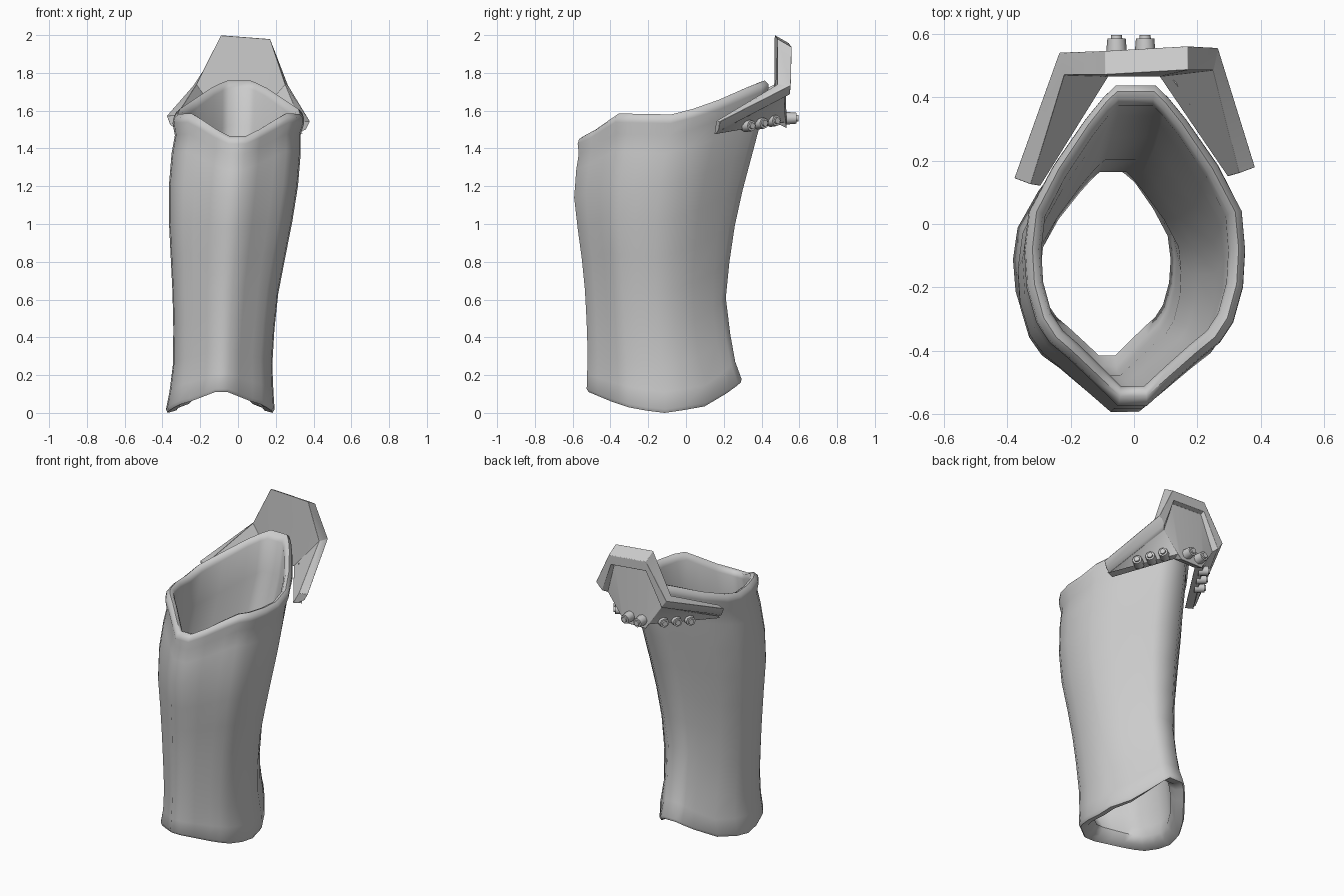
import bpy, bmesh, math
from mathutils import Vector, Matrix

cube = bpy.data.objects.get("Cube")
if cube:
    bpy.data.objects.remove(cube)

steel = bpy.data.materials.new("plain_grey")
steel.use_nodes = True
steel.diffuse_color = (0.6, 0.6, 0.6, 1)
steel.node_tree.nodes["Principled BSDF"].inputs["Base Color"].default_value = (0.6, 0.6, 0.6, 1)


def interp(table, x):
    """Piecewise linear lookup; returns the value columns of the table."""
    if x <= table[0][0]:
        return table[0][1:]
    for a, b in zip(table, table[1:]):
        if x <= b[0]:
            t = (x - a[0]) / (b[0] - a[0])
            return [p + (q - p) * t for p, q in zip(a[1:], b[1:])]
    return table[-1][1:]


def finish(name, bm, angle):
    bmesh.ops.remove_doubles(bm, verts=bm.verts, dist=0.0005)
    bmesh.ops.recalc_face_normals(bm, faces=bm.faces)
    mesh = bpy.data.meshes.new(name)
    bm.to_mesh(mesh)
    bm.free()
    mesh.materials.append(steel)
    ob = bpy.data.objects.new(name, mesh)
    bpy.context.collection.objects.link(ob)
    bpy.ops.object.select_all(action="DESELECT")
    ob.select_set(True)
    bpy.context.view_layer.objects.active = ob
    bpy.ops.object.shade_smooth_by_angle(angle=math.radians(angle))
    return ob


def loft(bm, rows, closed):
    rings = [[bm.verts.new(p) for p in row] for row in rows]
    n = len(rows[0])
    for a, b in zip(rings, rings[1:]):
        for i in range(n if closed else n - 1):
            j = (i + 1) % n
            bm.faces.new((a[i], a[j], b[j], b[i]))
    return rings


# Forearm shell: half section (side, front-to-back), mirrored
half = [(.13, 0), (.35, .07), (.6, .15), (.77, .2), (.89, .265), (.98, .38), (1, .5),
        (.96, .62), (.74, .76), (.45, .9), (.29, .965), (.18, 1)]
section = half + [(-u, v) for u, v in reversed(half)]
# height, left edge, right edge, front edge, back edge
extents = [(0, -.385, .195, -.53, .305), (.15, -.355, .185, -.525, .305), (.3, -.34, .18, -.52, .25),
           (.6, -.345, .207, -.53, .21), (.9, -.36, .265, -.56, .24), (1.1, -.37, .305, -.595, .28),
           (1.3, -.362, .33, -.58, .33), (1.47, -.338, .335, -.56, .38), (1.6, -.338, .35, -.56, .41),
           (1.76, -.34, .35, -.56, .435)]
bottom_rim = [(0, .11), (.15, .06), (.3, .02), (.5, 0), (.75, .03), (.88, .09), (1, .16)]
top_rim = [(0, 1.465), (.07, 1.5), (.2, 1.585), (.5, 1.58), (.7, 1.63), (.85, 1.7), (1, 1.76)]


def ring(level, grow_x, grow_y):
    row = []
    for u, v in section:
        lo, hi = interp(bottom_rim, v)[0], interp(top_rim, v)[0]
        z = lo + (hi - lo) * level
        x0, x1, y0, y1 = interp(extents, z)
        row.append(((x0 + x1) / 2 + u * ((x1 - x0) / 2 + grow_x),
                    y0 - grow_y + v * (y1 - y0 + 2 * grow_y), z))
    return row


# Outer wall upwards, rolled rim, then inner wall down to the thick bottom lip
rows = [ring(level, g, g) for level, g in
        [(0, -.012), (.012, 0), (.07, 0), (.16, 0), (.28, 0), (.4, 0), (.52, 0), (.64, 0), (.76, 0),
         (.87, 0), (.93, -.004), (.97, .008), (.988, .004), (1, -.018)]]
rows += [ring(*spec) for spec in
         [(.995, -.038, -.04), (.975, -.046, -.055), (.85, -.048, -.05), (.7, -.048, -.05),
          (.5, -.048, -.05), (.3, -.048, -.05), (.14, -.048, -.052), (.08, -.058, -.075),
          (.035, -.076, -.11), (.008, -.055, -.07)]]
bm = bmesh.new()
loft(bm, rows + rows[:1], True)
finish("forearm_shell", bm, 55)

# Elbow plate: raised rim around a sunken panel, swept from wing tip to wing tip
rim = [Vector(p) for p in [(-.325, .125, 1.575), (-.22, .47, 1.74), (-.09, .47, 2),
                           (.17, .485, 1.98), (.25, .485, 1.74), (.33, .16, 1.545)]]
base = [Vector(p) for p in [(-.295, .12, 1.495), (-.08, .465, 1.54), (-.08, .465, 1.54),
                            (.08, .465, 1.54), (.08, .465, 1.54), (.295, .15, 1.475)]]
out = [Vector(p) for p in [(-.055, .02, .005), (-.02, .07, 0), (0, .075, -.035),
                           (0, .075, -.035), (.02, .07, 0), (.055, .02, .005)]]
width = [.06, .07, .07, .07, .07, .055]


def toward(i, dist):
    return (base[i] - rim[i]).normalized() * dist


rows = [base, rim,
        [rim[i] + out[i] + toward(i, .008) for i in range(6)],
        [rim[i] + out[i] + toward(i, width[i]) for i in range(6)],
        [rim[i] + out[i] * .6 + toward(i, width[i] * 1.3) for i in range(6)],
        [b + o * .9 for b, o in zip(base, out)], base]
bm = bmesh.new()
rings = loft(bm, rows, False)
for end in (0, -1):
    bm.faces.new([r[end] for r in rings[:-1]])
bmesh.ops.dissolve_degenerate(bm, dist=0.0005, edges=bm.edges)
plate = finish("elbow_plate", bm, 50)
soften = plate.modifiers.new("soft_edges", "BEVEL")
soften.width = 0.01
soften.segments = 2
soften.limit_method = "ANGLE"
soften.angle_limit = math.radians(40)


# Studs along the lower edge of the plate
def stud(name, pos, direction):
    bm = bmesh.new()
    bmesh.ops.create_cone(bm, cap_ends=True, segments=8, radius1=.034, radius2=.028, depth=.07)
    top = [e for e in bm.edges if all(v.co.z > 0 for v in e.verts)]
    bmesh.ops.bevel(bm, geom=top, offset=.01, segments=2, affect="EDGES")
    turn = Vector(direction).to_track_quat("Z", "Y").to_matrix().to_4x4()
    bm.transform(Matrix.Translation(pos) @ turn)
    finish(name, bm, 80)


for k, x in enumerate((-.055, .035)):
    stud(f"back_stud_{k + 1}", Vector((x, .56, 1.56)), (0, 1, 0))
for side, tip, root in (("right", 0, 1), ("left", 5, 4)):
    sign = -1 if side == "right" else 1
    for k in range(3):
        p = base[root].lerp(base[tip], .12 + .21 * k)
        stud(f"{side}_stud_{k + 1}", p + Vector((sign * .052, .038, .015)), (sign * .8, .6, 0))
